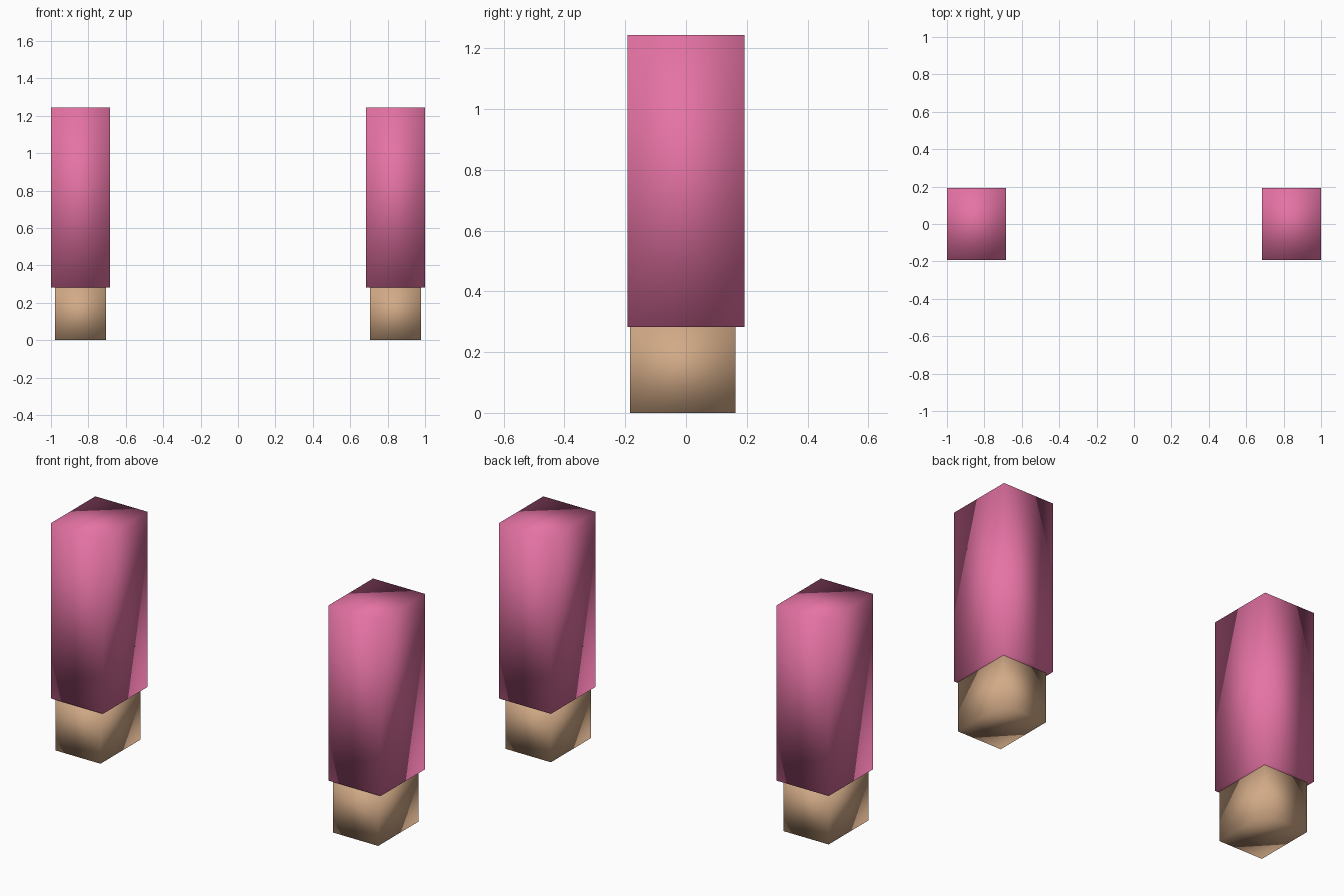
import bpy
import bmesh
from mathutils import Matrix, Vector

if "Cube" in bpy.data.objects:
    bpy.data.objects.remove(bpy.data.objects["Cube"])


def material(name, color):
    m = bpy.data.materials.new(name)
    m.diffuse_color = (*color, 1)
    m.use_nodes = True
    m.node_tree.nodes["Principled BSDF"].inputs["Base Color"].default_value = m.diffuse_color
    return m


def block(name, lo, hi, mat):
    """Smooth-shaded box between two corners, origin at its centre."""
    lo, hi = Vector(lo), Vector(hi)
    bm = bmesh.new()
    bmesh.ops.create_cube(bm, size=1, matrix=Matrix.Diagonal((*(hi - lo), 1)))
    for f in bm.faces:
        f.smooth = True
    mesh = bpy.data.meshes.new(name)
    bm.to_mesh(mesh)
    bm.free()
    mesh.materials.append(mat)
    ob = bpy.data.objects.new(name, mesh)
    ob.location = (lo + hi) / 2
    bpy.context.collection.objects.link(ob)
    return ob


pink = material("pink_cloth", (0.78, 0.17, 0.37))
skin = material("skin", (0.64, 0.40, 0.24))

# A sleeve with a slightly narrower hand below it, on each side
for side, cx in (("left", -0.8425), ("right", 0.8425)):
    block(side + "_sleeve", (cx - 0.1575, -0.192, 0.282), (cx + 0.1575, 0.192, 1.244), pink)
    block(side + "_hand", (cx - 0.137, -0.184, 0), (cx + 0.137, 0.163, 0.284), skin)
